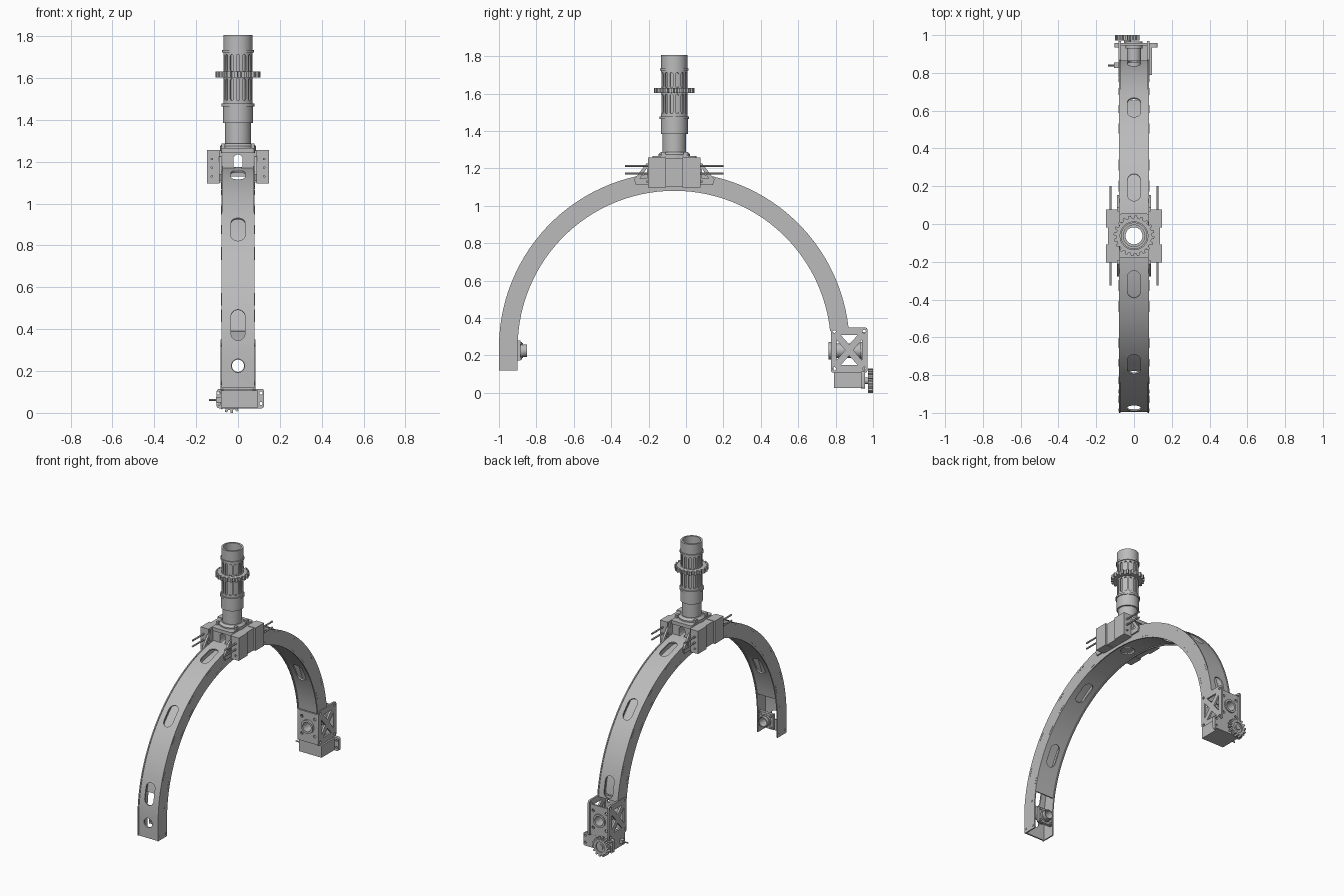
import bpy, bmesh, math
from math import sin, cos, pi, radians
from mathutils import Matrix

if "Cube" in bpy.data.objects:
    bpy.data.objects.remove(bpy.data.objects["Cube"])

grey = bpy.data.materials.new("machined grey")
grey.use_nodes = True
grey.diffuse_color = (0.5, 0.5, 0.5, 1)
grey.node_tree.nodes["Principled BSDF"].inputs["Base Color"].default_value = (0.5, 0.5, 0.5, 1)

CY, CZ = -0.0625, 0.2425      # centre of the arch
R_IN, R_OUT = 0.8375, 0.9375
HUB_Z = 0.225
parts = []


def finish(name, bm):
    bmesh.ops.recalc_face_normals(bm, faces=bm.faces)
    me = bpy.data.meshes.new(name)
    bm.to_mesh(me)
    bm.free()
    me.materials.append(grey)
    ob = bpy.data.objects.new(name, me)
    bpy.context.scene.collection.objects.link(ob)
    parts.append(ob)
    return ob


def prism(name, pts, axis, lo, hi):
    """Extrude a 2D outline along an axis."""
    put = {"x": lambda a, b, c: (c, a, b),
           "y": lambda a, b, c: (a, c, b),
           "z": lambda a, b, c: (a, b, c)}[axis]
    bm = bmesh.new()
    low = [bm.verts.new(put(a, b, lo)) for a, b in pts]
    high = [bm.verts.new(put(a, b, hi)) for a, b in pts]
    bm.faces.new(low)
    bm.faces.new(high)
    for i in range(len(pts)):
        j = (i + 1) % len(pts)
        bm.faces.new((low[i], low[j], high[j], high[i]))
    return finish(name, bm)


def rect(a0, a1, b0, b1):
    return [(a0, b0), (a1, b0), (a1, b1), (a0, b1)]


def box(name, x0, x1, y0, y1, z0, z1):
    return prism(name, rect(x0, x1, y0, y1), "z", z0, z1)


def circle(a, b, r, n=32):
    return [(a + r * cos(2 * pi * i / n), b + r * sin(2 * pi * i / n)) for i in range(n)]


def capsule(a, b, width, length, n=8):
    r, h = width / 2, length / 2 - width / 2
    top = [(a + r * cos(pi * i / n), b + h + r * sin(pi * i / n)) for i in range(n + 1)]
    return top + [(2 * a - u, 2 * b - v) for u, v in top]


def gear(a, b, r, depth, teeth):
    pts = []
    for i in range(teeth):
        for f, rr in ((0, r - depth), (0.4, r - depth), (0.5, r), (0.9, r)):
            t = 2 * pi * (i + f) / teeth
            pts.append((a + rr * cos(t), b + rr * sin(t)))
    return pts


def rounded(a0, a1, b0, b1, r, n=4):
    pts = []
    for k, (a, b) in enumerate(((a1 - r, b1 - r), (a0 + r, b1 - r), (a0 + r, b0 + r), (a1 - r, b0 + r))):
        for i in range(n + 1):
            t = pi / 2 * (k + i / n)
            pts.append((a + r * cos(t), b + r * sin(t)))
    return pts


def lathe(name, profile, centre, axis="z", n=48):
    """Revolve a closed (radius, height) profile."""
    bm = bmesh.new()
    rings = []
    for i in range(n):
        c, s = cos(2 * pi * i / n), sin(2 * pi * i / n)
        rings.append([bm.verts.new((r * c, r * s, h) if axis == "z" else (r * c, h, r * s))
                      for r, h in profile])
    for i in range(n):
        p, q = rings[i], rings[(i + 1) % n]
        for k in range(len(profile)):
            m = (k + 1) % len(profile)
            bm.faces.new((p[k], p[m], q[m], q[k]))
    bm.transform(Matrix.Translation(centre))
    return finish(name, bm)


def cut(ob, cutters):
    for c in cutters:
        c.hide_render = True
        m = ob.modifiers.new("cut", "BOOLEAN")
        m.operation, m.solver, m.object = "DIFFERENCE", "EXACT", c
    dg = bpy.context.evaluated_depsgraph_get()
    me = bpy.data.meshes.new_from_object(ob.evaluated_get(dg))
    ob.modifiers.clear()
    ob.data = me
    for c in cutters:
        parts.remove(c)
        bpy.data.objects.remove(c)
    return ob


def on_arch(ob, deg):
    """Move a part built around the vertical to an angle on the arch."""
    ob.data.transform(Matrix.Translation((0, CY, CZ)) @ Matrix.Rotation(radians(-deg), 4, "X"))
    return ob


def band(name, r0, r1, x0, x1, a0, a1, leg=None, n=56):
    """Curved bar along the arch, with an optional straight front leg."""
    st = [] if leg is None else [[(CY - r, leg) for r in (r0, r1)]]
    for i in range(n + 1):
        a = radians(a0 + (a1 - a0) * i / n)
        st.append([(CY + r * sin(a), CZ + r * cos(a)) for r in (r0, r1)])
    bm = bmesh.new()
    rows = [[bm.verts.new((x, *p)) for x, p in ((x0, i), (x1, i), (x1, o), (x0, o))] for i, o in st]
    for p, q in zip(rows, rows[1:]):
        for k in range(4):
            m = (k + 1) % 4
            bm.faces.new((p[k], p[m], q[m], q[k]))
    bm.faces.new(rows[0])
    bm.faces.new(rows[-1])
    return finish(name, bm)


def slots(angles, lo, hi):
    return [on_arch(prism("slot", capsule(0, 0, 0.068, 0.15), "z", lo, hi), a) for a in angles]


# Arch: two side plates, slotted outer and inner webs
for s, side in ((-1, "right"), (1, "left")):
    band(side + "_arch_plate", R_IN, R_OUT, s * 0.072, s * 0.08, -90, 84, 0.118)
    for r, angles in ((0.922, (24, 38, 56, 71)), (0.853, (18, 42, 52, 75))):
        for a in angles:
            for d in (-a, a):
                on_arch(box(side + "_arch_tab", s * 0.078, s * 0.0815, -0.03, 0.03, r - 0.003, r + 0.003), d)

outer = band("outer_web", 0.923, 0.933, -0.073, 0.073, -90, 84, 0.118)
bore = prism("bore", circle(0, CY, 0.046), "z", 1, 1.3)
cut(outer, slots((-79, -47, -16, 16, 47, 79), 0.9, 0.96)
    + [bore, prism("hole", circle(0, HUB_Z, 0.032), "y", -1.1, -0.95)])
inner = band("inner_web", 0.844, 0.854, -0.073, 0.073, -80, 84)
cut(inner, slots((-62, -31, 31, 62), 0.82, 0.88) + [prism("bore", circle(0, CY, 0.046), "z", 1, 1.3)])

# Front leg bearing
cut(box("front_bearing_plate", -0.055, 0.055, -0.905, -0.885, 0.173, 0.279),
    [prism("hole", circle(0, HUB_Z, 0.03), "y", -1, -0.8)])
lathe("front_bearing_hub", [(0.029, -0.93), (0.04, -0.93), (0.04, -0.872), (0.034, -0.872),
                            (0.034, -0.85), (0.029, -0.85)], (0, 0, HUB_Z), "y")
for x in (-0.04, 0.04):
    for z in (-0.04, 0.04):
        prism("front_bearing_screw", circle(x, HUB_Z + z, 0.008, 10), "y", -0.89, -0.876)

# Back leg frame: trussed side plates, bored cross plates, bearing
y0, y1, z0, z1 = 0.775, 0.97, 0.107, 0.35
ym, zm = (y0 + y1) / 2, (z0 + z1) / 2
for s, side in ((-1, "right"), (1, "left")):
    plate = prism(side + "_frame_plate", rounded(y0, y1, z0, z1, 0.014), "x", s * 0.07, s * 0.083)
    tri = []
    for d in (-1, 1):
        tri.append([(ym - 0.045, zm + d * 0.08), (ym + 0.045, zm + d * 0.08), (ym, zm + d * 0.03)])
        tri.append([(ym + d * 0.068, zm - 0.055), (ym + d * 0.068, zm + 0.055), (ym + d * 0.022, zm)])
    tri += [circle(ym + a, zm + b, 0.009, 12) for a in (-0.08, 0.08) for b in (-0.1, 0.1)]
    cut(plate, [prism("window", t, "x", s * 0.05, s * 0.1) for t in tri])
    # Screws on the front leg
    for y, z in ((-0.925, 0.325), (-0.985, 0.145), (-0.915, 0.14)):
        prism(side + "_leg_screw", circle(y, z, 0.007, 10), "x", s * 0.078, s * 0.083)

for name, y in (("inner_cross_plate", 0.777), ("outer_cross_plate", 0.945)):
    holes = [circle(0, HUB_Z, 0.033)]
    holes += [circle(a, HUB_Z + b, 0.01, 12) for a in (-0.05, 0.05) for b in (-0.06, 0.06)]
    cut(box(name, -0.072, 0.072, y, y + 0.012, z0 + 0.005, 0.325),
        [prism("hole", h, "y", y - 0.05, y + 0.05) for h in holes])
lathe("back_bearing", [(0.032, 0.762), (0.046, 0.762), (0.046, 0.79), (0.038, 0.79), (0.038, 0.93),
                       (0.046, 0.93), (0.046, 0.966), (0.032, 0.966)], (0, 0, HUB_Z), "y")

# Drive motor under the back leg
box("motor_body", -0.082, 0.095, 0.79, 0.935, 0.025, 0.108)
flange = prism("motor_flange", rounded(-0.102, 0.125, 0.022, 0.115, 0.012), "y", 0.935, 0.958)
cut(flange, [prism("hole", circle(x, z, 0.008, 12), "y", 0.9, 1)
             for x in (-0.092, 0.11) for z in (0.045, 0.095)])
prism("motor_shaft", circle(-0.035, 0.065, 0.018), "y", 0.95, 0.999)
cut(prism("drive_gear", gear(-0.035, 0.065, 0.0655, 0.014, 14), "y", 0.972, 1.0),
    [prism("recess", circle(-0.035, 0.065, 0.035), "y", 0.992, 1.1)])
box("motor_connector", -0.105, -0.08, 0.825, 0.855, 0.05, 0.075)
prism("motor_lead", circle(0.84, 0.062, 0.005, 10), "x", -0.138, -0.1)

# Crown mount: slotted saddle, plate and triangular gussets
cut(box("saddle", -0.075, 0.075, -0.17, 0.045, 1.13, 1.245),
    [prism("slot", capsule(0, 1.2, 0.045, 0.07), "y", -0.5, 0.5),
     prism("bore", circle(0, CY, 0.046), "z", 1, 1.4)])
cut(prism("mount_plate", rounded(-0.08, 0.08, -0.18, 0.055, 0.015), "z", 1.242, 1.266),
    [prism("bore", circle(0, CY, 0.046), "z", 1, 1.4)])
for s, side in ((-1, "right"), (1, "left")):
    for d in (-1, 1):
        box(side + "_mount_lug", s * 0.062, s * 0.078, CY + d * 0.06 - 0.012, CY + d * 0.06 + 0.012, 1.255, 1.288)
        gusset = [(CY + d * a, z) for a, z in ((0.13, 1.225), (0.15, 1.225), (0.215, 1.14), (0.205, 1.11), (0.13, 1.11))]
        hole = [(CY + d * a, z) for a, z in ((0.147, 1.2), (0.185, 1.145), (0.147, 1.145))]
        cut(prism(side + "_gusset", gusset, "x", s * 0.076, s * 0.09),
            [prism("window", hole, "x", s * 0.05, s * 0.12)])
        # Clamp block half with end plate
        ya, yb = CY + d * 0.045, CY + d * 0.14
        box(side + "_clamp_block", s * 0.088, s * 0.148, min(ya, yb), max(ya, yb), 1.097, 1.257)
    box(side + "_clamp_core", s * 0.078, s * 0.137, CY - 0.13, CY + 0.13, 1.1, 1.254)
    # Guide rods through the clamp
    for z, reach in ((1.213, 0.263), (1.172, 0.263), (1.13, 0.15)):
        prism(side + "_guide_rod", circle(CY, 0, 0.001, 3) and circle(s * 0.125, z, 0.006, 12),
              "y", CY - reach, CY + reach)

# Mast: stepped hollow tube with collars and flutes
mast = lathe("mast", [(0.045, 1.25), (0.085, 1.25), (0.085, 1.275), (0.07, 1.288), (0.062, 1.288),
                      (0.062, 1.385), (0.072, 1.385), (0.072, 1.465), (0.078, 1.465), (0.078, 1.478),
                      (0.07, 1.478), (0.07, 1.722), (0.076, 1.722), (0.076, 1.734), (0.07, 1.734),
                      (0.07, 1.805), (0.057, 1.805), (0.057, 1.7), (0.045, 1.7)], (0, CY, 0), n=64)
flutes = []
for i in range(14):
    for zc, length in ((1.672, 0.082), (1.545, 0.105)):
        f = prism("flute", capsule(0, zc, 0.016, length, 4), "y", -0.09, -0.061)
        f.data.transform(Matrix.Translation((0, CY, 0)) @ Matrix.Rotation(2 * pi * i / 14, 4, "Z"))
        flutes.append(f)
cut(mast, flutes)

# Toothed collar around the mast
cut(prism("toothed_collar", gear(0, CY, 0.108, 0.014, 20), "z", 1.603, 1.63),
    [prism("bore", circle(0, CY, 0.066, 48), "z", 1.5, 1.7)])

# Smooth shading with sharp edges kept
bpy.ops.object.select_all(action="DESELECT")
for ob in parts:
    ob.select_set(True)
bpy.context.view_layer.objects.active = parts[0]
bpy.ops.object.shade_smooth_by_angle(angle=radians(30))
